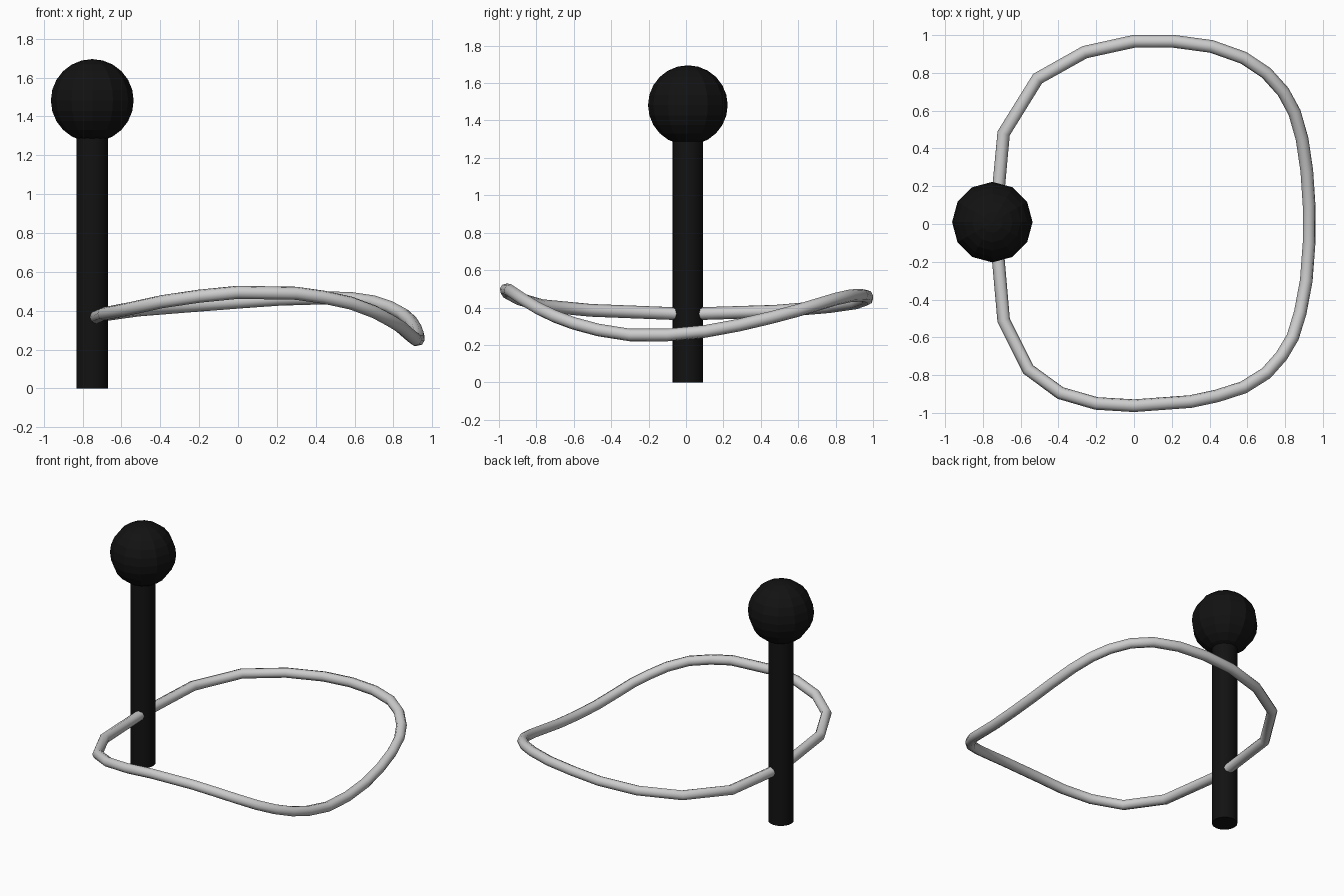
import bpy

POST_X, POST_Y = -0.75, 0.01

black = bpy.data.materials.new("black")
black.diffuse_color = (0.006, 0.006, 0.006, 1)


def finish(name):
    ob = bpy.context.object
    ob.name = name
    ob.data.materials.append(black)
    return ob


# Upright post
bpy.ops.mesh.primitive_cylinder_add(vertices=16, radius=0.082, depth=1.4,
                                    location=(POST_X, POST_Y, 0.7))
finish("post")
bpy.ops.object.shade_smooth_by_angle()

# Faceted ball on top of the post
bpy.ops.mesh.primitive_uv_sphere_add(segments=12, ring_count=12, radius=0.213,
                                     location=(POST_X, POST_Y, 1.482))
finish("ball_knob")

# Centre line of the bent wire loop, which passes through the post
path = [
    (-0.735, 0.0, 0.365), (-0.69, 0.48, 0.38), (-0.51, 0.77, 0.405),
    (-0.26, 0.91, 0.425), (0.0, 0.967, 0.445), (0.21, 0.967, 0.46),
    (0.41, 0.94, 0.466), (0.58, 0.88, 0.463), (0.70, 0.80, 0.445),
    (0.79, 0.70, 0.415), (0.85, 0.59, 0.382), (0.89, 0.45, 0.345),
    (0.915, 0.28, 0.305), (0.927, 0.10, 0.272), (0.927, -0.10, 0.253),
    (0.912, -0.30, 0.253), (0.88, -0.47, 0.28), (0.84, -0.60, 0.315),
    (0.78, -0.70, 0.352), (0.70, -0.79, 0.395), (0.58, -0.865, 0.44),
    (0.44, -0.91, 0.47), (0.30, -0.94, 0.49), (0.0, -0.962, 0.495),
    (-0.20, -0.95, 0.475), (-0.39, -0.895, 0.447), (-0.56, -0.77, 0.41),
    (-0.69, -0.51, 0.385),
]
curve = bpy.data.curves.new("wire_loop", "CURVE")
curve.dimensions = "3D"
curve.bevel_depth = 0.034
curve.bevel_resolution = 2
spline = curve.splines.new("POLY")
spline.points.add(len(path) - 1)
for point, co in zip(spline.points, path):
    point.co = (*co, 1)
spline.use_cyclic_u = True
spline.use_smooth = True
loop = bpy.data.objects.new("wire_loop", curve)
bpy.context.collection.objects.link(loop)
